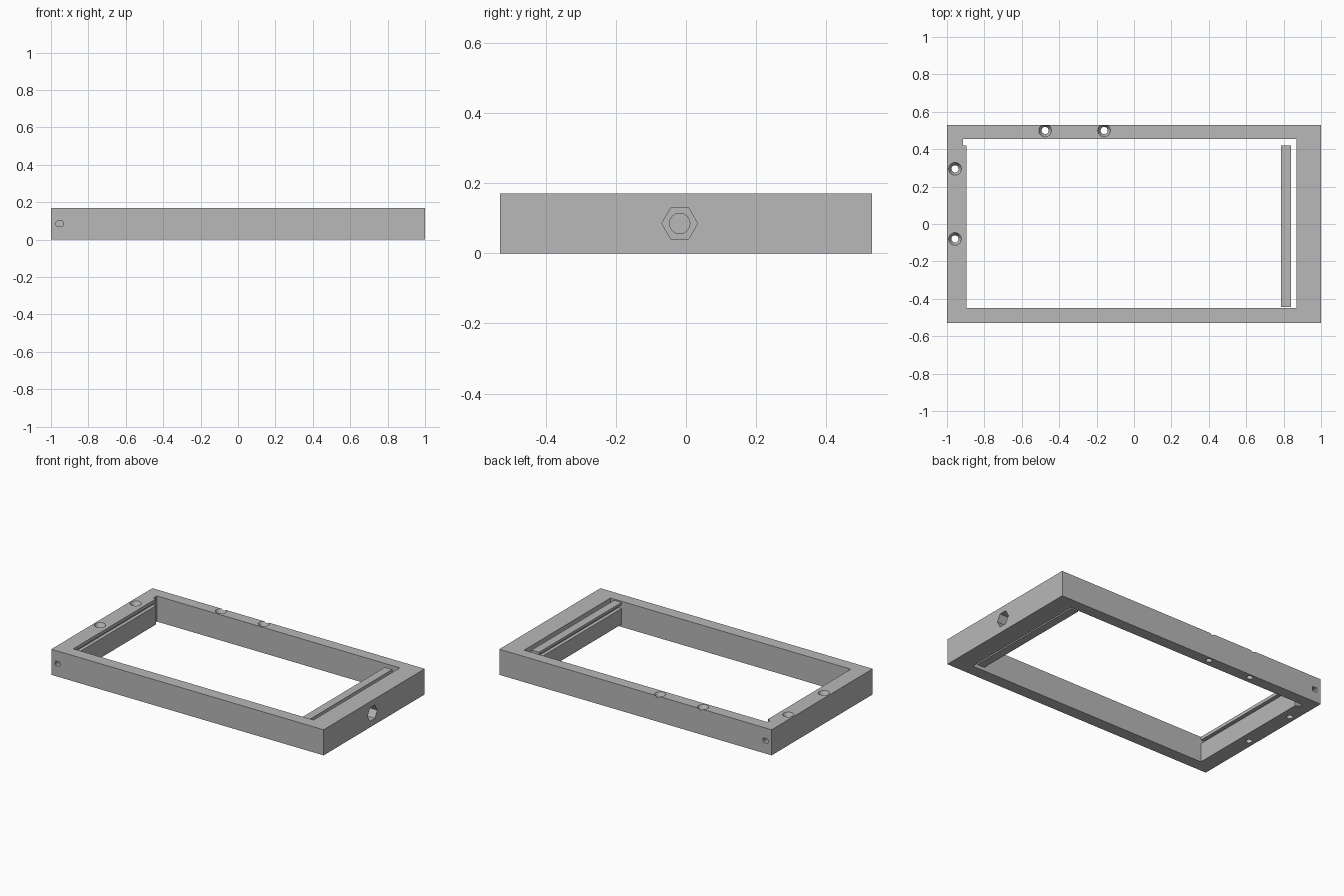
import bpy, bmesh, math
from mathutils import Matrix, Vector

cube = bpy.data.objects.get("Cube")
if cube:
    bpy.data.objects.remove(cube, do_unlink=True)

grey = bpy.data.materials.new("plain_grey")
grey.use_nodes = True
tone = (0.48, 0.48, 0.48, 1)
grey.diffuse_color = tone
grey.node_tree.nodes["Principled BSDF"].inputs["Base Color"].default_value = tone


def finish(name, bm):
    bmesh.ops.recalc_face_normals(bm, faces=bm.faces)
    mesh = bpy.data.meshes.new(name)
    bm.to_mesh(mesh)
    bm.free()
    mesh.materials.append(grey)
    obj = bpy.data.objects.new(name, mesh)
    bpy.context.collection.objects.link(obj)
    return obj


def prism(name, outline, start, end, axis="Z"):
    """Extrude a flat outline along Z (outline x,y) or Y (outline x,z)."""
    place = (lambda a, b, t: (a, b, t)) if axis == "Z" else (lambda a, b, t: (a, t, b))
    bm = bmesh.new()
    face = bm.faces.new([bm.verts.new(place(a, b, start)) for a, b in outline])
    new = bmesh.ops.extrude_face_region(bm, geom=[face])["geom"]
    shift = Vector(place(0, 0, end - start))
    bmesh.ops.translate(bm, vec=shift, verts=[v for v in new if isinstance(v, bmesh.types.BMVert)])
    return finish(name, bm)


def box(name, x, y, z):
    return prism(name, [(x[0], y[0]), (x[1], y[0]), (x[1], y[1]), (x[0], y[1])], *z)


def cone(name, r1, r2, depth, centre, sides=32, turn=Matrix()):
    bm = bmesh.new()
    bmesh.ops.create_cone(bm, cap_ends=True, segments=sides, radius1=r1, radius2=r2,
                          depth=depth, matrix=Matrix.Translation(centre) @ turn)
    return finish(name, bm)


def carve(target, cutters):
    """Subtract each cutter, then bake the result and drop the cutters."""
    for cutter in cutters:
        cutter.hide_render = True
        mod = target.modifiers.new("cut", "BOOLEAN")
        mod.operation, mod.solver, mod.object = "DIFFERENCE", "EXACT", cutter
    graph = bpy.context.evaluated_depsgraph_get()
    mesh = bpy.data.meshes.new_from_object(target.evaluated_get(graph))
    target.modifiers.clear()
    target.data = mesh
    for cutter in cutters:
        bpy.data.objects.remove(cutter, do_unlink=True)


H = 0.17
frame = box("frame", (-1, 1), (-0.53, 0.53), (0, H))

# Window, with a small relief at the back of the fixed jaw
window = [(-0.895, -0.45), (0.87, -0.45), (0.87, 0.455),
          (-0.915, 0.455), (-0.915, 0.42), (-0.895, 0.42)]
cutters = [prism("window_cutter", window, -0.1, 0.3)]

# Slot along the fixed jaw
cutters.append(box("slot_cutter", (-0.918, -0.88), (-0.449, 0.43), (0.125, 0.148)))

# Countersunk mounting holes
for x, y in [(-0.957, 0.295), (-0.957, -0.08), (-0.475, 0.5), (-0.16, 0.5)]:
    cutters.append(cone("hole_cutter", 0.019, 0.019, 0.4, (x, y, 0.1)))
    cutters.append(cone("sink_cutter", 0.015, 0.035, 0.04, (x, y, H - 0.018)))

# Small blind sockets in the front and back ends of the fixed side
socket = [(-0.973, 0.076), (-0.967, 0.07), (-0.941, 0.07), (-0.935, 0.076),
          (-0.935, 0.094), (-0.941, 0.1), (-0.967, 0.1), (-0.973, 0.094)]
for s in (-1, 1):
    cutters.append(prism("socket_cutter", socket, s * 0.45, s * 0.6, "Y"))

# Hexagonal nut pocket and clamp screw bore
turn = Matrix.Rotation(math.pi / 2, 4, "Y")
cutters.append(cone("nut_cutter", 0.051, 0.051, 0.12, (1, -0.018, H / 2), 6, turn))
cutters.append(cone("bore_cutter", 0.029, 0.029, 0.3, (0.95, -0.018, H / 2), 32, turn))
carve(frame, cutters)

# Sliding jaw with a matching slot facing the window
jaw = [(0.785, 0.02), (0.84, 0.02), (0.84, 0.165), (0.785, 0.165),
       (0.785, 0.148), (0.808, 0.148), (0.808, 0.125), (0.785, 0.125)]
sliding_jaw = prism("sliding_jaw", jaw, -0.445, 0.42, "Y")

# Smooth the round bores only
bpy.ops.object.select_all(action="DESELECT")
frame.select_set(True)
bpy.context.view_layer.objects.active = frame
bpy.ops.object.shade_smooth_by_angle(angle=math.radians(25))
